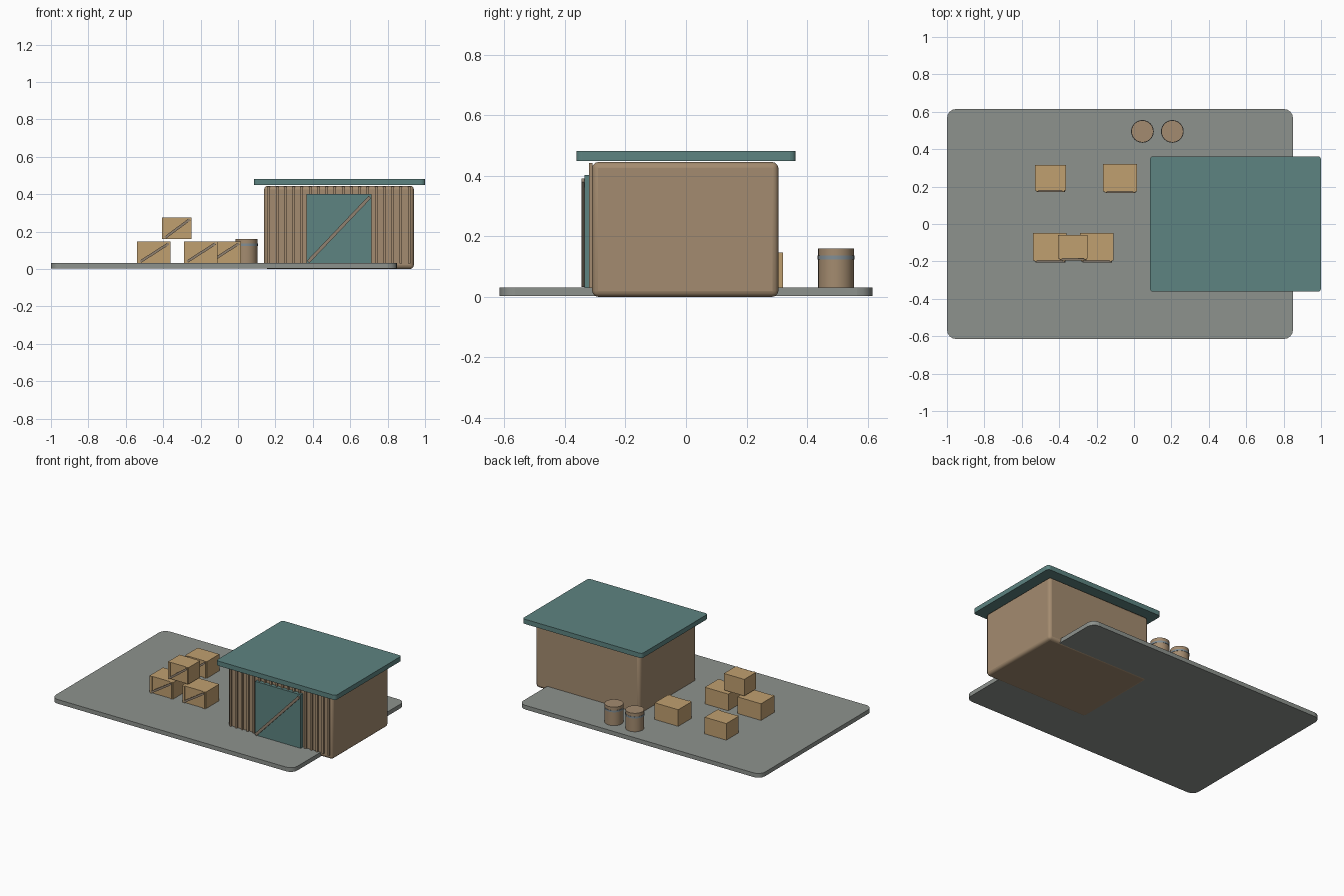
import bpy
import math
from mathutils import Vector

cube = bpy.data.objects.get("Cube")
if cube:
    bpy.data.objects.remove(cube)


def material(name, r, g, b):
    m = bpy.data.materials.new(name)
    m.use_nodes = True
    m.diffuse_color = (r, g, b, 1)
    m.node_tree.nodes["Principled BSDF"].inputs["Base Color"].default_value = (r, g, b, 1)
    return m


concrete = material("concrete grey", 0.27, 0.29, 0.27)
timber = material("timber brown", 0.37, 0.26, 0.16)
teal = material("painted teal", 0.11, 0.23, 0.22)
crate_wood = material("crate tan", 0.53, 0.35, 0.16)
brace_wood = material("weathered brace", 0.28, 0.22, 0.16)
steel = material("steel band", 0.22, 0.27, 0.30)


def box(name, low, high, mat, bevel=0, segments=3, vertical_only=False):
    """Box between two corners, optionally with rounded edges."""
    low, high = Vector(low), Vector(high)
    bpy.ops.mesh.primitive_cube_add(size=1, location=(low + high) / 2)
    ob = bpy.context.object
    ob.name = name
    ob.scale = high - low
    bpy.ops.object.transform_apply(location=False, rotation=False)
    ob.data.materials.append(mat)
    if bevel:
        mod = ob.modifiers.new("rounding", 'BEVEL')
        mod.width, mod.segments = bevel, segments
        if vertical_only:
            weights = ob.data.attributes.new("bevel_weight_edge", 'FLOAT', 'EDGE')
            for e in ob.data.edges:
                a, b = (ob.data.vertices[i].co for i in e.vertices)
                weights.data[e.index].value = float(abs(a.z - b.z) > 0.01)
            mod.limit_method = 'WEIGHT'
        bpy.ops.object.shade_smooth_by_angle(angle=math.radians(35))
    return ob


def brace(name, start, end, y, width, depth, mat):
    """Diagonal bar on a front face, between two (x, z) points."""
    dx, dz = end[0] - start[0], end[1] - start[1]
    half = Vector((math.hypot(dx, dz), depth, width)) / 2
    ob = box(name, -half, half, mat)
    ob.location = ((start[0] + end[0]) / 2, y, (start[1] + end[1]) / 2)
    ob.rotation_euler.y = -math.atan2(dz, dx)
    return ob


# Yard slab and shed
box("yard_slab", (-1, -0.615, 0.002), (0.85, 0.615, 0.031), concrete, 0.05, 4, True)
box("shed_body", (0.14, -0.31, 0), (0.94, 0.305, 0.445), timber, 0.02)
box("shed_roof", (0.085, -0.362, 0.449), (1, 0.362, 0.482), teal, 0.018, 3, True)

# Front cladding battens
count = 18
for i in range(count):
    x = 0.165 + i * 0.75 / (count - 1)
    box(f"batten_{i + 1}", (x - 0.007, -0.321, 0.03), (x + 0.007, -0.308, 0.442), timber)

# Sliding door with its diagonal brace
box("door", (0.365, -0.335, 0.03), (0.715, -0.31, 0.402), teal)
brace("door_brace", (0.375, 0.038), (0.705, 0.385), -0.339, 0.018, 0.012, brace_wood)

# Crates: centre x, centre y, floor height, width, depth
crates = [(-0.45, -0.122, 0.031, 0.18, 0.146), (-0.2, -0.122, 0.031, 0.18, 0.146),
          (-0.327, -0.122, 0.16, 0.156, 0.126), (-0.447, 0.248, 0.031, 0.166, 0.136),
          (-0.075, 0.248, 0.031, 0.18, 0.146)]
for i, (x, y, z, w, d) in enumerate(crates, 1):
    front, top = y - d / 2, z + 0.115
    box(f"crate_{i}", (x - w / 2, front, z), (x + w / 2, y + d / 2, top), crate_wood)
    for side, sign in (("left", 1), ("right", -1)):
        px = x + sign * w * 0.42
        box(f"crate_{i}_post_{side}", (px - 0.007, front - 0.006, z), (px + 0.007, front, top), crate_wood)
    brace(f"crate_{i}_brace", (x - w * 0.4, z + 0.008), (x + w * 0.44, top - 0.01),
          front - 0.005, 0.014, 0.01, brace_wood)

# Barrels with steel bands
for i, x in enumerate((0.045, 0.205), 1):
    for part, r, low, high, mat in (("body", 0.059, 0.031, 0.159, timber),
                                    ("band", 0.061, 0.124, 0.136, steel)):
        bpy.ops.mesh.primitive_cylinder_add(vertices=24, radius=r, depth=high - low,
                                            location=(x, 0.495, (low + high) / 2))
        ob = bpy.context.object
        ob.name = f"barrel_{i}_{part}"
        ob.data.materials.append(mat)
        bpy.ops.object.shade_smooth_by_angle(angle=math.radians(35))
